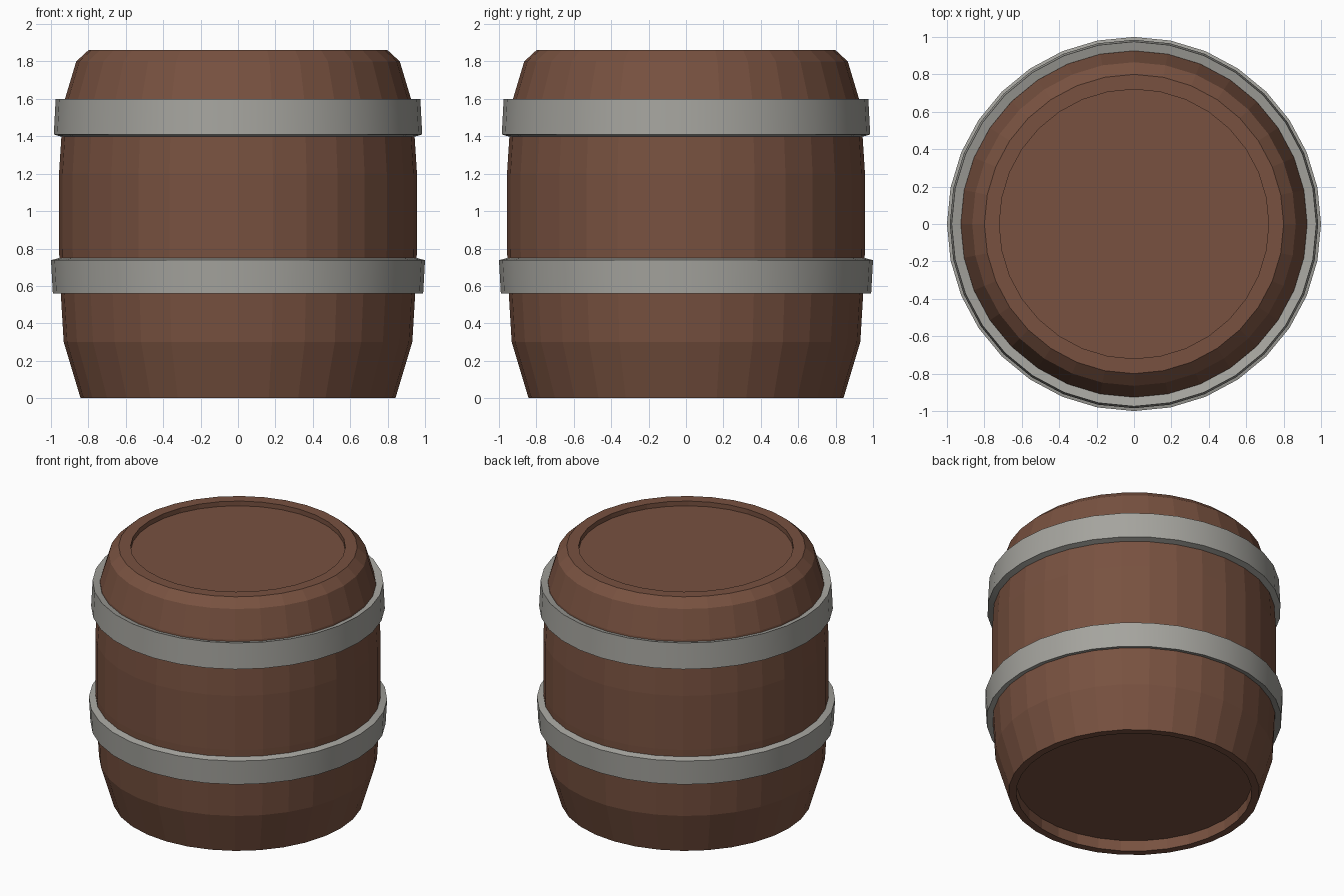
import bpy, bmesh, math

if "Cube" in bpy.data.objects:
    bpy.data.objects.remove(bpy.data.objects["Cube"])

SIDES = 32


def material(name, color):
    m = bpy.data.materials.new(name)
    m.diffuse_color = (*color, 1)
    m.use_nodes = True
    m.node_tree.nodes["Principled BSDF"].inputs["Base Color"].default_value = m.diffuse_color
    return m


def lathe(name, profile, mat, closed=False, smooth=False):
    """Spin (radius, z) points around z; open profiles get capped at both ends."""
    bm = bmesh.new()
    rings = []
    for r, z in profile:
        rings.append([bm.verts.new((r * math.cos(2 * math.pi * i / SIDES),
                                    r * math.sin(2 * math.pi * i / SIDES), z))
                      for i in range(SIDES)])
    pairs = list(zip(rings, rings[1:]))
    if closed:
        pairs.append((rings[-1], rings[0]))
    for a, b in pairs:
        for i in range(SIDES):
            j = (i + 1) % SIDES
            bm.faces.new((a[i], a[j], b[j], b[i]))
    if not closed:
        bm.faces.new(rings[0])
        bm.faces.new(rings[-1])
    bmesh.ops.recalc_face_normals(bm, faces=bm.faces)
    me = bpy.data.meshes.new(name)
    bm.to_mesh(me)
    bm.free()
    me.materials.append(mat)
    ob = bpy.data.objects.new(name, me)
    bpy.context.collection.objects.link(ob)
    if smooth:
        bpy.ops.object.select_all(action='DESELECT')
        ob.select_set(True)
        bpy.context.view_layer.objects.active = ob
        bpy.ops.object.shade_smooth_by_angle(angle=math.radians(30))
    return ob


wood = material("brown wood", (0.188, 0.083, 0.051))
iron = material("grey iron", (0.376, 0.371, 0.342))

# Barrel body, with recessed bottom and lid
lathe("barrel_body", [
    (0.79, 0.08), (0.79, 0.0), (0.842, 0.0), (0.932, 0.30), (0.95, 0.60),
    (0.957, 0.80), (0.957, 1.20), (0.943, 1.42), (0.925, 1.60),
    (0.865, 1.80), (0.80, 1.86), (0.72, 1.86), (0.72, 1.825)], wood)

# Hoops, tilted to follow the bulge
lathe("lower_hoop", [(0.99, 0.56), (1.0, 0.738), (0.945, 0.752), (0.935, 0.575)],
      iron, closed=True, smooth=True)
lathe("upper_hoop", [(0.985, 1.41), (0.975, 1.60), (0.92, 1.585), (0.935, 1.395)],
      iron, closed=True, smooth=True)
